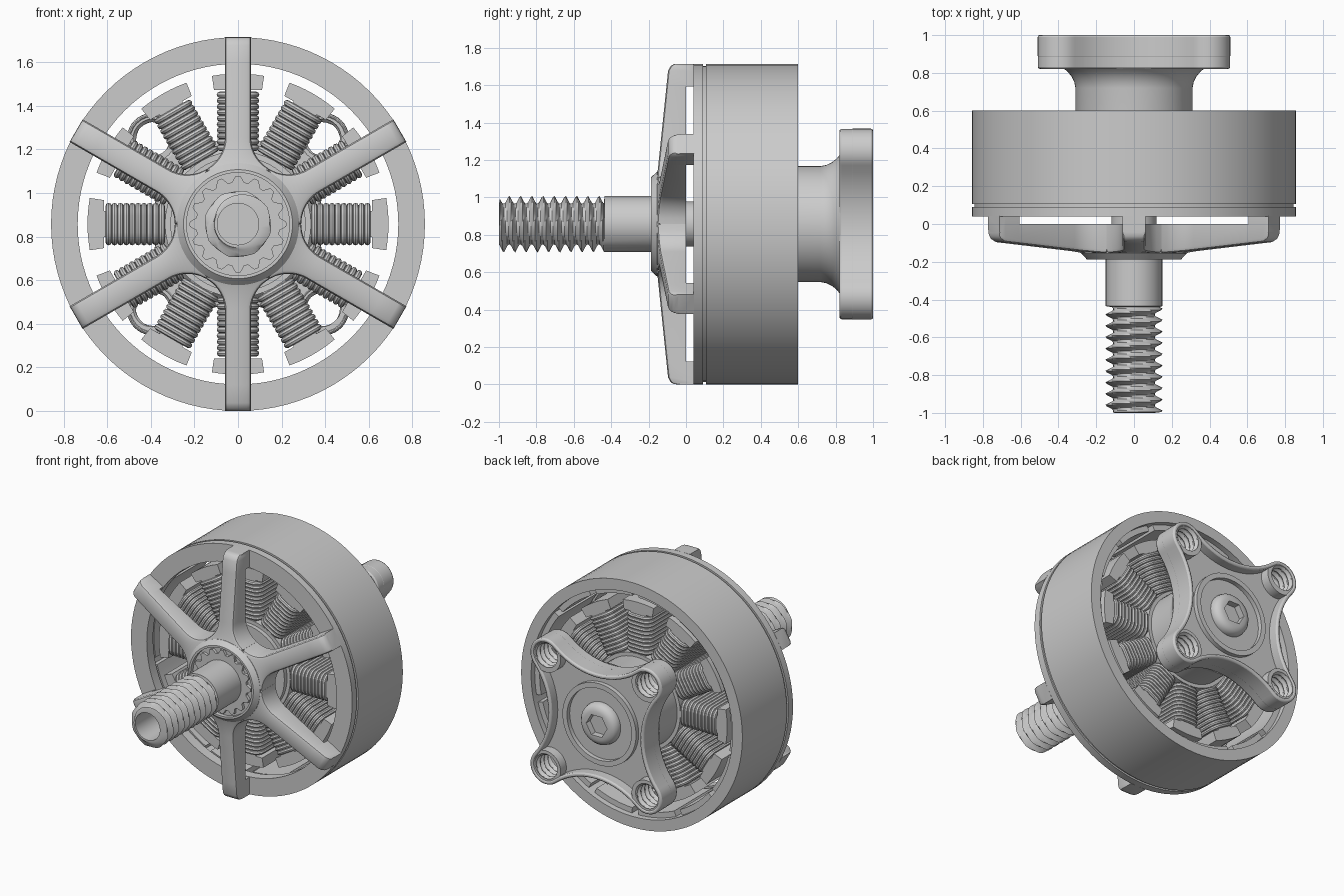
import bpy, bmesh
from math import sin, cos, tan, pi, radians, atan2, sqrt
from mathutils import Matrix, Vector

if "Cube" in bpy.data.objects:
    bpy.data.objects.remove(bpy.data.objects["Cube"])

C = 0.857  # axle height; the axle runs along y


def finish(name, bm, bevel=0):
    bmesh.ops.remove_doubles(bm, verts=bm.verts, dist=1e-5)
    bmesh.ops.recalc_face_normals(bm, faces=bm.faces)
    me = bpy.data.meshes.new(name)
    bm.to_mesh(me)
    bm.free()
    ob = bpy.data.objects.new(name, me)
    ob.location.z = C
    bpy.context.collection.objects.link(ob)
    if bevel:
        m = ob.modifiers.new("bevel", 'BEVEL')
        m.width, m.segments, m.limit_method, m.angle_limit = bevel, 2, 'ANGLE', radians(50)
    return ob


def skin(bm, rows, wrap_rows=False, wrap_cols=True):
    vs = [[bm.verts.new(p) for p in row] for row in rows]
    n = len(vs[0])
    for i in range(len(vs) - (not wrap_rows)):
        a, b = vs[i], vs[(i + 1) % len(vs)]
        for j in range(n - (not wrap_cols)):
            k = (j + 1) % n
            bm.faces.new((a[j], a[k], b[k], b[j]))
    return vs


def lathe(name, prof, n=64, closed=False, at=(0, 0)):
    """Profile of (radius, y); radius may be a function of the angle."""
    bm = bmesh.new()
    rows = []
    for r, y in prof:
        row = []
        for i in range(n):
            a = 2 * pi * i / n
            q = r(a) if callable(r) else r
            row.append((at[0] + q * cos(a), y, at[1] + q * sin(a)))
        rows.append(row)
    skin(bm, rows, closed)
    return finish(name, bm)


def plate(name, loops, y0, y1, bevel=0):
    """Flat (x, z) outline with holes, extruded along y."""
    bm = bmesh.new()
    for loop in loops:
        vs = [bm.verts.new((x, y0, z)) for x, z in loop]
        for i, v in enumerate(vs):
            bm.edges.new((v, vs[(i + 1) % len(vs)]))
    bmesh.ops.triangle_fill(bm, use_beauty=True, edges=bm.edges[:])
    ext = bmesh.ops.extrude_face_region(bm, geom=bm.faces[:])
    bmesh.ops.translate(bm, vec=(0, y1 - y0, 0),
                        verts=[g for g in ext["geom"] if isinstance(g, bmesh.types.BMVert)])
    return finish(name, bm, bevel)


def arc(cx, cz, r, a0, a1, n):
    return [(cx + r * cos(a0 + (a1 - a0) * i / n), cz + r * sin(a0 + (a1 - a0) * i / n))
            for i in range(n + 1)]


def spin_copies(ob, count):
    for i in range(1, count):
        c = ob.copy()
        c.rotation_euler.y = 2 * pi * i / count
        bpy.context.collection.objects.link(c)


def thread(root, amp, y, pitch):
    def radius(a):
        p = (y / pitch + a / (2 * pi)) % 1
        return root + amp * max(0, 1 - 1.35 * abs(2 * p - 1))
    return radius


# Rotor bell with front ring and groove
lathe("rotor_bell", [(.735, .04), (.857, .04), (.857, .09), (.845, .09), (.845, .107), (.857, .107),
                     (.857, .6), (.78, .6), (.78, .11), (.735, .11)], 96, True)
h = radians(11)
spin_copies(plate("magnet", [arc(0, 0, .785, -h, h, 6) + arc(0, 0, .742, h, -h, 6)], .13, .56), 14)

# Six spoke arms: lofted sections (distance, half width, front y, back y, bevel)
secs = [(.13, .13 * tan(pi / 6), -.15, 0, .0), (.2, .2 * tan(pi / 6), -.155, 0, .001)]
slope = lambda u: -.155 + .06 * (u - .25) / .58
for i in range(9):
    u = .251 + .147 * i / 8
    secs.append((u, .23 - sqrt(max(0, .17 ** 2 - (u - .398) ** 2)), slope(u), 0, .02))
for u, yf, yb in [(.735, slope(.735), 0), (.736, slope(.736), .042), (.82, slope(.82), .042),
                  (.845, -.082, .042), (.855, -.065, .042), (.857, -.045, .042)]:
    secs.append((u, .06, yf, yb, .02))
bm = bmesh.new()
rows = [[(u, yb, -w), (u, yf + b, -w), (u, yf + b * .3, -w + b * .3), (u, yf, -w + b),
         (u, yf, w - b), (u, yf + b * .3, w - b * .3), (u, yf + b, w), (u, yb, w)]
        for u, w, yf, yb, b in secs]
vs = skin(bm, rows)
bm.faces.new(vs[0])
bm.faces.new(vs[-1])
bmesh.ops.rotate(bm, verts=bm.verts, cent=(0, 0, 0), matrix=Matrix.Rotation(pi / 2, 3, 'Y'))
spin_copies(finish("spoke_arm", bm), 6)

# Spider hub and scalloped bearing ring
lathe("spider_hub", [(.12, 0), (.275, 0), (.28, -.155), (.25, -.187), (.236, -.187),
                     (.236, -.16), (.12, -.16)], 64, True)
wavy = lambda a: .207 + .024 * max(-.6, min(.6, cos(16 * a)))
lathe("bearing_ring", [(.14, -.15), (.14, -.18), (wavy, -.18), (wavy, -.15)], 128, True)

# Shaft with threaded, bored tip
pitch = .06
prof = [(0, -.7), (.095, -.7), (.095, -1), (.108, -1)]
prof += [(thread(.11, .045, -.995 + pitch * k / 8, pitch), -.995 + pitch * k / 8) for k in range(75)]
prof += [(.15, -.435), (.15, -.17), (.12, -.17), (.12, .2), (0, .2)]
lathe("shaft", prof, 48)

# Stator core, teeth and copper windings
lathe("stator_core", [(0, .1), (.335, .1), (.335, .54), (0, .54)], 48)
h = radians(10)
tooth = [(.3, -.06), (.615, -.06), (.615, -.11)] + arc(0, 0, .69, -h, h, 6) + \
        [(.615, .11), (.615, .06), (.3, .06)]
spin_copies(plate("stator_tooth", [tooth], .11, .53), 12)
path = []
for t, y, a in [(1, 1, 0), (-1, 1, 90), (-1, -1, 180), (1, -1, 270)]:
    path += arc(t * .038, .32 + y * .17, .045, radians(a), radians(a + 90), 4)
bm = bmesh.new()
wire = .0145
for k in range(10):
    r0 = .35 + .027 * k
    loop = []
    for i, (t, y) in enumerate(path):
        (t0, y0), (t1, y1) = path[i - 1], path[(i + 1) % len(path)]
        nrm = Vector((y1 - y0, -(t1 - t0))).normalized()
        loop.append([(r0 + wire * sin(a), y + nrm.y * wire * cos(a), t + nrm.x * wire * cos(a))
                     for a in [2 * pi * j / 8 for j in range(8)]])
    skin(bm, loop, True)
spin_copies(finish("winding", bm), 12)

# Base neck flaring into the mount
lathe("mount_neck", [(0, .07), (.31, .07), (.31, .72), (.316, .75), (.33, .78), (.35, .805),
                     (.375, .825), (0, .825)], 64)

# Four-lug mount: lug arcs joined by concave arcs
L, R, waist = .39, .12, .37
k = waist - L
rho = (k * k + L * L - R * R) / (2 * R - 2 * k)
cen = waist + rho
phi = atan2(L, cen - L)


def mount_outline(inset):
    quarter = arc(L, L, R - inset, -phi, pi / 2 + phi, 18)
    quarter += arc(0, cen, rho + inset, 1.5 * pi + phi, 1.5 * pi - phi, 14)[1:-1]
    return [(x * cos(q) - z * sin(q), x * sin(q) + z * cos(q))
            for q in [i * pi / 2 for i in range(4)] for x, z in quarter]


lugs = [(sx * L, sz * L) for sx in (1, -1) for sz in (1, -1)]
holes = [arc(x, z, .1, 0, 2 * pi, 24)[:-1] for x, z in lugs]
plate("mount_floor", [mount_outline(.001)] + holes, .82, .93, .012)
plate("mount_rim", [mount_outline(0), mount_outline(.028)], .88, 1.0, .01)
for x, z in lugs:
    inner = [(thread(.092, -.016, .825 + .17 * i / 32, .042), .825 + .17 * i / 32) for i in range(33)]
    lathe("threaded_lug", inner + [(.115, .995), (.115, .825)], 32, True, (x, z))

# Centre seat and hex-socket button screw
lathe("screw_seat", [(0, .925), (.25, .925), (.25, .96), (.285, .96), (.285, .92), (0, .92)], 48)
hexa = lambda a: .07 / cos((a % (pi / 3)) - pi / 6)
lathe("button_screw", [(0, .945), (hexa, .945), (hexa, .99), (.1, .99), (.125, .98), (.14, .962),
                       (.145, .94), (.145, .92), (0, .92)], 48)

bpy.ops.object.select_all(action='SELECT')
bpy.context.view_layer.objects.active = bpy.context.selected_objects[0]
bpy.ops.object.shade_smooth_by_angle(angle=radians(35))
